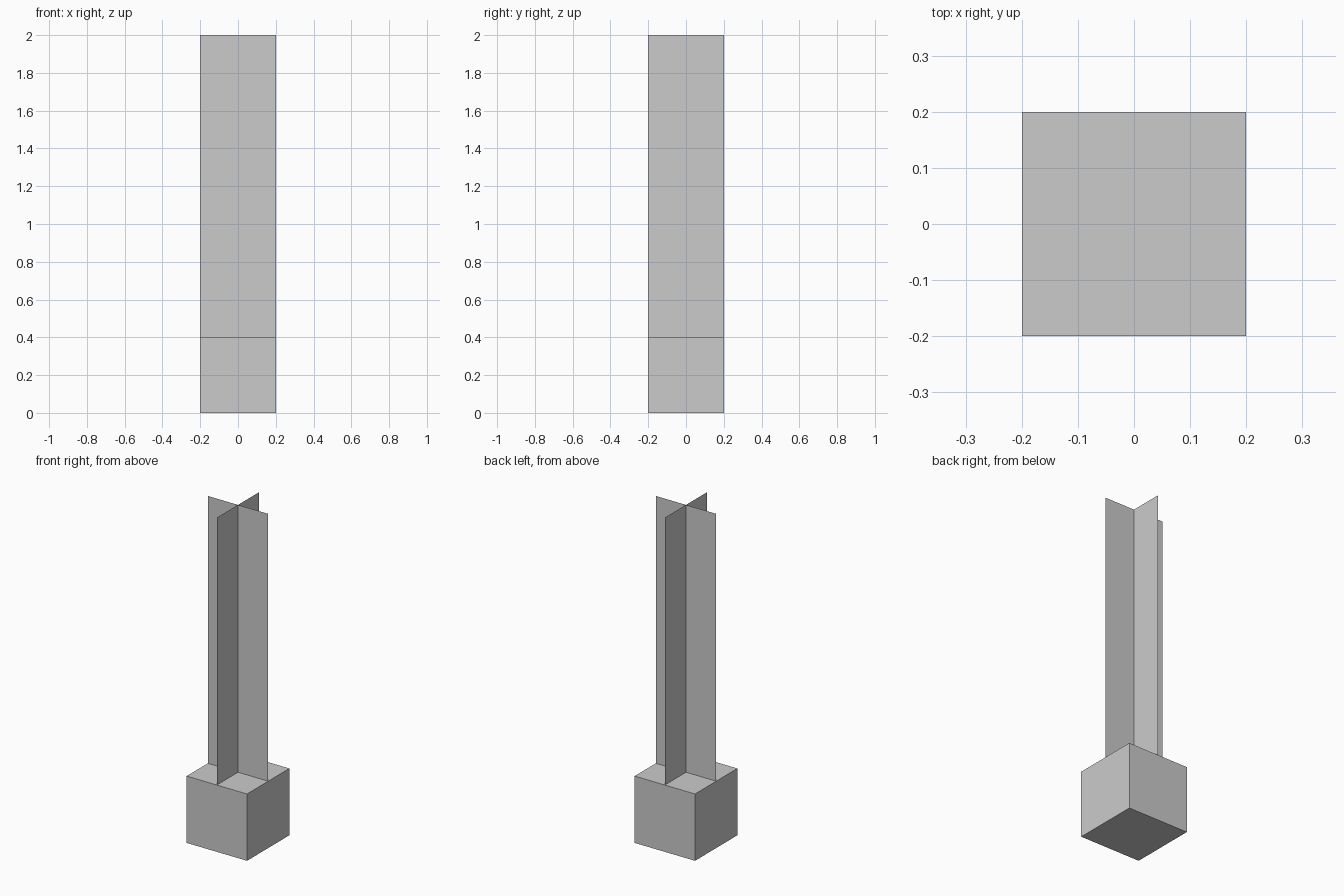
import bpy, math

if "Cube" in bpy.data.objects:
    bpy.data.objects.remove(bpy.data.objects["Cube"])

POT = 0.4      # cube side
HEIGHT = 2.0   # overall height

# Cubic pot
bpy.ops.mesh.primitive_cube_add(size=POT, location=(0, 0, POT / 2))
bpy.context.object.name = "pot"


def add_foliage_card(name, turn):
    """Upright flat card standing on the pot, turned about z."""
    w = POT / 2
    mesh = bpy.data.meshes.new(name)
    mesh.from_pydata([(-w, 0, POT), (w, 0, POT), (w, 0, HEIGHT), (-w, 0, HEIGHT)],
                     [], [(0, 1, 2, 3)])
    card = bpy.data.objects.new(name, mesh)
    card.rotation_euler.z = turn
    bpy.context.collection.objects.link(card)


# Two crossed plant cards
add_foliage_card("foliage_card_wide", 0)
add_foliage_card("foliage_card_deep", math.pi / 2)
